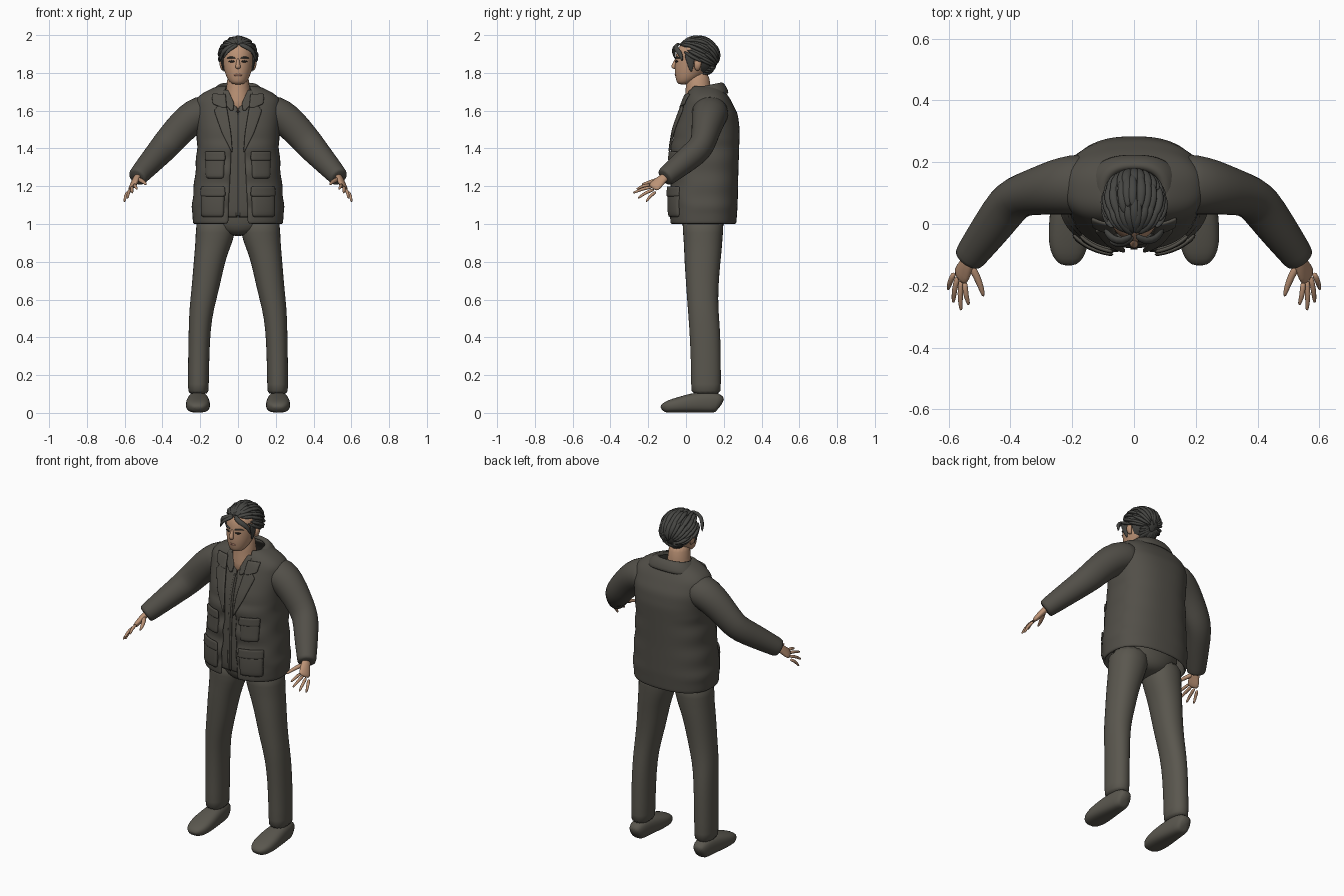
import bpy, bmesh, math, random
from mathutils import Vector

random.seed(4)
if "Cube" in bpy.data.objects:
    bpy.data.objects.remove(bpy.data.objects["Cube"])


def material(name, *rgb):
    m = bpy.data.materials.new(name)
    m.use_nodes = True
    m.diffuse_color = (*rgb, 1)
    m.node_tree.nodes["Principled BSDF"].inputs["Base Color"].default_value = (*rgb, 1)
    return m


JACKET = material("jacket cloth", .084, .078, .065)
TROUSER = material("trouser cloth", .102, .095, .077)
HAIR = material("dark hair", .06, .06, .055)
SKIN = material("skin", .50, .29, .18)
LIPS = material("lips", .36, .17, .12)
EYE = material("eye", .02, .018, .016)


def make(name, mat, verts, faces, mirror=False, solid=0, sub=1):
    me = bpy.data.meshes.new(name)
    bm = bmesh.new()
    vs = [bm.verts.new(v) for v in verts]
    for f in faces:
        bm.faces.new([vs[i] for i in f])
    bmesh.ops.recalc_face_normals(bm, faces=bm.faces)
    for f in bm.faces:
        f.smooth = True
    bm.to_mesh(me)
    bm.free()
    me.materials.append(mat)
    ob = bpy.data.objects.new(name, me)
    bpy.context.collection.objects.link(ob)
    if solid:
        s = ob.modifiers.new("thickness", "SOLIDIFY")
        s.thickness, s.offset = solid, 0
    if sub:
        ob.modifiers.new("smooth", "SUBSURF").levels = sub
        ob.modifiers["smooth"].render_levels = sub
    if mirror:
        ob.modifiers.new("mirror", "MIRROR").use_mirror_merge = False
    return ob


def grid_faces(rows, cols, closed=False):
    return [(r * cols + c, r * cols + (c + 1) % cols, (r + 1) * cols + (c + 1) % cols, (r + 1) * cols + c)
            for r in range(rows - 1) for c in range(cols if closed else cols - 1)]


def power_point(a, p):
    c, s = math.cos(a), math.sin(a)
    return math.copysign(abs(c) ** p, c), math.copysign(abs(s) ** p, s)


def loft(name, mat, rows, ref=(1, 0, 0), n=16, p=1, flat=False, **kw):
    """Skin of elliptical rings: each row is x, y, z, half width, half depth."""
    pts = [Vector(r[:3]) for r in rows]
    verts = []
    for i, r in enumerate(rows):
        t = Vector((0, 0, 1)) if flat else (pts[min(i + 1, len(pts) - 1)] - pts[max(i - 1, 0)]).normalized()
        u = Vector(ref)
        u = (u - t * u.dot(t)).normalized()
        v = t.cross(u)
        for k in range(n):
            c, s = power_point(k * math.tau / n, p)
            verts.append(pts[i] + u * c * r[3] + v * s * r[4])
    faces = grid_faces(len(rows), n, True)
    faces += [tuple(range(n)), tuple(range(len(verts) - n, len(verts)))]
    return make(name, mat, verts, faces, **kw)


# jacket profile: height, half width, front, back, half opening
PROFILE = [(1.00, .232, -.08, .26, .05), (1.1, .238, -.085, .267, .048), (1.25, .222, -.08, .27, .04),
           (1.4, .211, -.073, .275, .033), (1.5, .214, -.058, .278, .045), (1.58, .222, -.03, .268, .058),
           (1.66, .22, .0, .228, .07), (1.70, .165, .015, .2, .07), (1.73, .09, .035, .175, .06)]
P = .82


def section(z):
    for a, b in zip(PROFILE, PROFILE[1:]):
        if z <= b[0]:
            break
    f = (z - a[0]) / (b[0] - a[0])
    return [x + (y - x) * f for x, y in zip(a, b)]


def open_shell(name, mat, rows, n=37, tilt=0, solid=.014):
    verts = []
    for z, rx, yf, yb, gap in rows:
        a0 = math.asin((gap / rx) ** (1 / P))
        for k in range(n):
            c, s = power_point(a0 + (math.tau - 2 * a0) * k / (n - 1), P)
            y = (yf + yb) / 2 - (yb - yf) / 2 * c
            verts.append((rx * s, y, z + tilt * (y - .1)))
    return make(name, mat, verts, grid_faces(len(rows), n), solid=solid)


def strip(name, rows, off, solid=.012, mat=JACKET, cols=6, steps=4):
    """Mirrored panel lying on the jacket front: rows of height, inner x, outer x."""
    verts = []
    for i in range((len(rows) - 1) * steps + 1):
        j = min(i // steps, len(rows) - 2)
        f = i / steps - j
        z, x0, x1 = [a + (b - a) * f for a, b in zip(rows[j], rows[j + 1])]
        _, rx, yf, yb, _ = section(z)
        for k in range(cols):
            x = x0 + (x1 - x0) * k / (cols - 1)
            y = (yf + yb) / 2 - (yb - yf) / 2 * (1 - min(.98, abs(x) / rx) ** (2 / P)) ** (P / 2)
            verts.append((x, y - off, z))
    return make(name, mat, verts, grid_faces(len(verts) // cols, cols), mirror=True, solid=solid)


# jacket body with soft folds across the front
folds = []
for i in range(37):
    z, rx, yf, yb, gap = section(1.0 + .73 * i / 36)
    wave = math.sin(z * 48) * .006 if 1.08 < z < 1.45 else 0
    folds.append((z, rx + wave * .4, yf + wave, yb, gap))
open_shell("jacket_body", JACKET, folds)
open_shell("jacket_collar", JACKET, [(1.665, .15, -.005, .222, .085), (1.70, .13, .01, .21, .08),
                                     (1.735, .1, .025, .19, .07), (1.715, .085, .035, .175, .06)], tilt=.2)
strip("lapel", [(1.38, .028, .034), (1.48, .036, .085), (1.60, .055, .128), (1.625, .06, .108)], .014)
strip("collar_wing", [(1.615, .06, .085), (1.635, .06, .135), (1.69, .065, .14)], .016)
strip("chest_pocket", [(1.24, .075, .17), (1.36, .07, .172)], .01, .02)
strip("chest_pocket_flap", [(1.335, .065, .176), (1.385, .068, .176)], .02)
strip("hip_pocket", [(1.035, .075, .195), (1.17, .07, .195)], .01, .022)
strip("hip_pocket_flap", [(1.145, .065, .2), (1.2, .068, .198)], .02)

# shirt under the open jacket
strip("shirt_front", [(1.03, -.004, .1), (1.4, -.004, .1), (1.615, 0, .11), (1.69, .05, .12)], -.012)
strip("shirt_placket", [(1.03, -.001, .012), (1.4, -.001, .012), (1.6, 0, .012)], -.003, .006, cols=3)
strip("shirt_collar", [(1.60, .025, .04), (1.64, .02, .075), (1.71, .052, .08)], .0)

# sleeves
loft("sleeve", JACKET, [(.12, .13, 1.595, .1, .09), (.2, .128, 1.59, .1, .095), (.26, .118, 1.55, .09, .091),
                        (.32, .104, 1.49, .077, .083), (.375, .09, 1.425, .068, .08), (.41, .06, 1.385, .071, .074),
                        (.46, -.01, 1.33, .066, .066), (.505, -.07, 1.28, .058, .058),
                        (.53, -.105, 1.252, .053, .053), (.537, -.115, 1.244, .05, .05)],
     ref=(0, 1, 0), mirror=True)

# hands
spread = Vector((.59, .5, -.63))
loft("palm", SKIN, [(.525, -.095, 1.26, .024, .02), (.54, -.13, 1.235, .028, .019), (.553, -.155, 1.21, .036, .016),
                    (.566, -.18, 1.188, .036, .012)], ref=spread, n=12, mirror=True)
tips = {"index": (.535, -.262, 1.185), "middle": (.56, -.28, 1.165),
        "ring": (.585, -.255, 1.137), "little": (.602, -.212, 1.118)}
for i, (label, tip) in enumerate(tips.items()):
    a = Vector((.564, -.17, 1.19)) + spread * (i - 1.5) * .019
    b = Vector(tip)
    m = a.lerp(b, .5) + Vector((.004, -.004, .006))
    loft(label + "_finger", SKIN, [(*a, .011, .01), (*m, .0095, .009), (*a.lerp(b, .9), .007, .007), (*b, .004, .004)],
         n=8, mirror=True)
loft("thumb", SKIN, [(.53, -.13, 1.24, .014, .014), (.508, -.17, 1.228, .013, .012),
                     (.493, -.21, 1.217, .01, .009), (.486, -.236, 1.208, .005, .005)], n=8, mirror=True)

# trousers
loft("trouser_hips", TROUSER, [(0, .09, .935, .05, .07), (0, .09, .97, .15, .105), (0, .09, 1.02, .212, .118),
                               (0, .09, 1.12, .21, .13), (0, .09, 1.2, .2, .13)], n=24, flat=True)
loft("trouser_leg", TROUSER, [(.115, .09, 1.05, .11, .118), (.118, .09, .95, .107, .107), (.136, .09, .87, .094, .102),
                              (.152, .087, .8, .084, .097), (.172, .086, .66, .075, .086),
                              (.193, .09, .55, .066, .082), (.203, .099, .45, .059, .083),
                              (.208, .105, .3, .057, .081), (.21, .106, .13, .056, .08), (.21, .106, .095, .055, .079)],
     flat=True, p=.9, mirror=True)

# shoes
shoe = [(.186, .03, .04), (.17, .045, .055), (.1, .053, .058), (.03, .062, .052), (-.04, .067, .042),
        (-.09, .06, .034), (-.118, .042, .026), (-.127, .022, .016)]
loft("shoe", TROUSER, [(.212, y, h, w, h) for y, w, h in shoe], p=.75, mirror=True)

# head and neck
loft("neck", SKIN, [(0, .06, 1.58, .085, .075), (0, .065, 1.66, .075, .075), (0, .065, 1.72, .06, .065),
                    (0, .06, 1.82, .058, .065)], flat=True)
loft("head", SKIN, [(0, -.015, 1.738, .025, .022), (0, -.006, 1.75, .044, .044), (0, .012, 1.775, .06, .068),
                    (0, .025, 1.805, .071, .085), (0, .04, 1.835, .079, .1), (0, .045, 1.865, .083, .102),
                    (0, .05, 1.895, .085, .105), (0, .055, 1.93, .084, .1), (0, .055, 1.965, .06, .075)],
     n=24, flat=True)
loft("nose", SKIN, [(0, -.05, 1.88, .007, .008), (0, -.06, 1.85, .01, .012), (0, -.068, 1.832, .016, .014),
                    (0, -.06, 1.82, .012, .01)], flat=True, n=10)
loft("ear", SKIN, [(.076, .06, 1.81, .01, .01), (.086, .06, 1.83, .011, .018), (.089, .064, 1.855, .011, .022),
                   (.082, .064, 1.875, .008, .012)], flat=True, n=10, mirror=True)
UP = (0, 0, 1)
loft("eye", EYE, [(.016, -.056, 1.86, .003, .003), (.032, -.053, 1.862, .008, .005), (.052, -.041, 1.86, .003, .003)],
     ref=UP, n=8, mirror=True)
loft("eyebrow", HAIR, [(.012, -.055, 1.877, .005, .005), (.035, -.05, 1.884, .006, .006),
                       (.062, -.028, 1.878, .003, .004)], ref=UP, n=8, mirror=True)
loft("mouth", LIPS, [(0, -.056, 1.789, .008, .007), (.014, -.053, 1.789, .006, .006),
                     (.027, -.045, 1.787, .002, .003)], ref=UP, n=8, mirror=True)

# hair: an underlying cap plus overlapping swept-back locks
CENTRE, SIZE = Vector((0, .062, 1.888)), Vector((.094, .11, .1))
bm = bmesh.new()
bmesh.ops.create_uvsphere(bm, u_segments=32, v_segments=20, radius=1)
for v in bm.verts:
    v.co = CENTRE + v.co * SIZE
bmesh.ops.delete(bm, geom=[v for v in bm.verts if v.co.z < (1.92 if v.co.y < .01 else 1.87 if v.co.y < .07 else 1.785)],
                 context="VERTS")
bm.verts.index_update()
make("hair_cap", HAIR, [v.co.copy() for v in bm.verts], [[v.index for v in f.verts] for f in bm.faces], sub=0)
bm.free()

AXIS, TOP = Vector((0, -.87, .5)), Vector((0, .5, .87))


def lock(name, phi, t0, t1, width=.016):
    rows = []
    for k in range(6):
        t = math.radians(t0 + (t1 - t0) * k / 5)
        side = TOP * math.cos(phi) + Vector((math.sin(phi), 0, 0))
        d = AXIS * math.cos(t) + side * math.sin(t)
        w = width * (.45, .9, 1, .95, .7, .2)[k]
        rows.append((*(CENTRE + d * SIZE * random.uniform(1.0, 1.04)), w, w * .65))
    loft(name, HAIR, rows, n=8)


for i in range(-7, 8):
    phi = math.radians(i * 14)
    for t0, t1 in ((12, 75), (50, 120), (95, 165)):
        if abs(i) < 6 or t0 > 40:
            j = random.uniform(-8, 8)
            lock("swept_lock", phi + random.uniform(-.06, .06), t0 + j, t1 + j)
for i in range(-5, 6):
    lock("nape_lock", math.pi + i * .24, 168, 122 + 3 * abs(i))

# front fringe and sideburns
loft("fringe", HAIR, [(.005, -.035, 1.955, .012, .008), (.035, -.058, 1.942, .016, .012), (.07, -.05, 1.925, .016, .012),
                      (.09, -.025, 1.895, .013, .01), (.094, -.02, 1.86, .004, .004)], ref=(0, 1, 1), n=8, mirror=True)
loft("forelock", HAIR, [(.0, -.04, 1.95, .01, .008), (-.03, -.066, 1.935, .013, .01), (-.062, -.066, 1.91, .012, .009),
                        (-.08, -.056, 1.87, .003, .003)], ref=(0, 1, 1), n=8)
loft("sideburn", HAIR, [(.087, .02, 1.91, .012, .035), (.085, .022, 1.87, .009, .025), (.079, .025, 1.83, .007, .014),
                        (.073, .028, 1.805, .003, .005)], flat=True, n=10, mirror=True)
